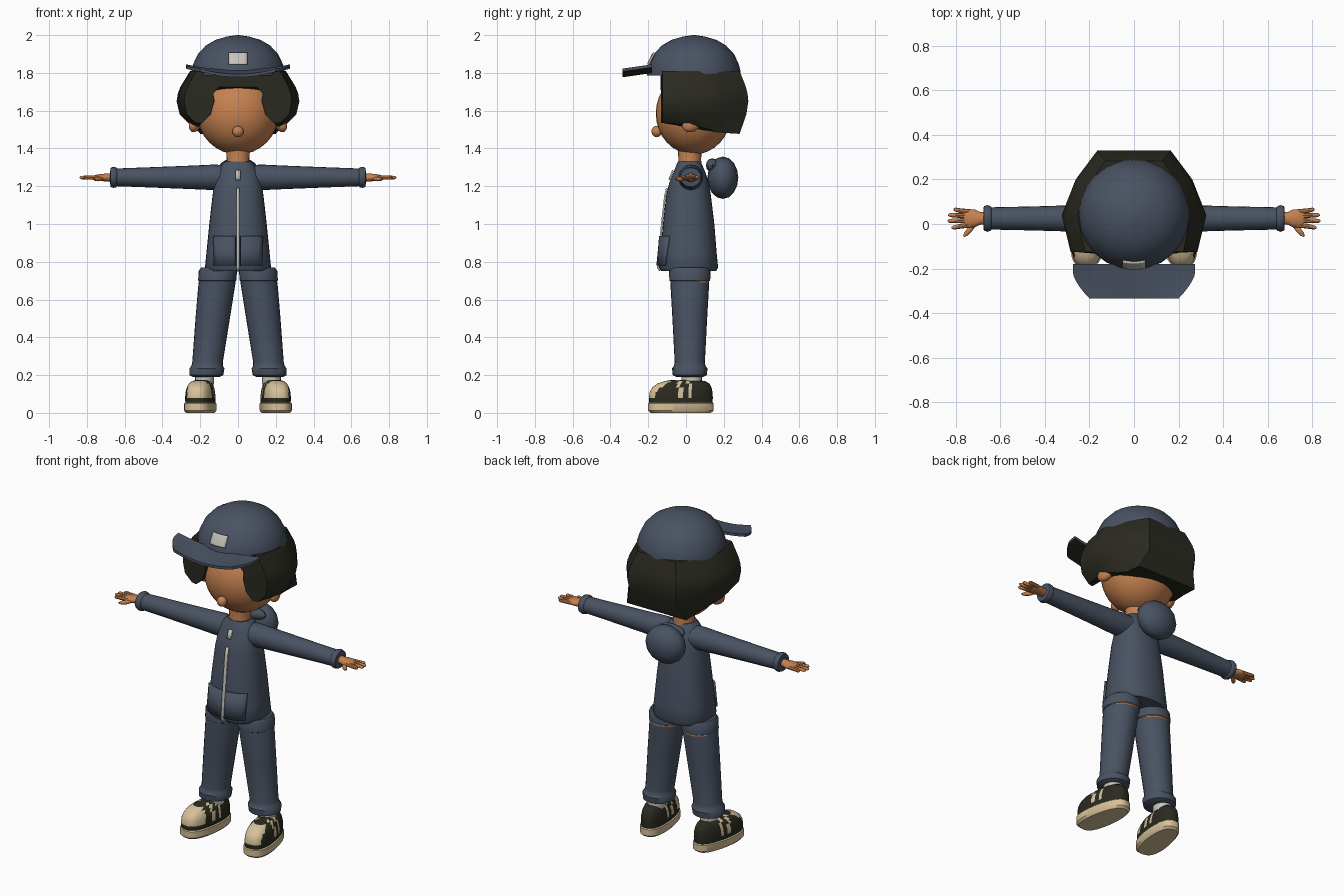
import bpy, bmesh, math
from mathutils import Vector, Matrix

if "Cube" in bpy.data.objects:
    bpy.data.objects.remove(bpy.data.objects["Cube"])


def material(name, rgb):
    m = bpy.data.materials.new(name)
    m.diffuse_color = (*rgb, 1)
    m.use_nodes = True
    m.node_tree.nodes["Principled BSDF"].inputs["Base Color"].default_value = m.diffuse_color
    return m


NAVY = material("slate blue cloth", (0.066, 0.085, 0.122))
DARK = material("dark olive black", (0.023, 0.023, 0.015))
SKIN = material("warm skin", (0.56, 0.22, 0.08))
CREAM = material("cream rubber", (0.68, 0.53, 0.32))
PALE = material("pale grey", (0.56, 0.54, 0.49))


def make(name, bm, mats, mirror=False, rule=None, solid=0):
    bmesh.ops.recalc_face_normals(bm, faces=bm.faces)
    for f in bm.faces:
        f.smooth = True
        if rule:
            f.material_index = rule(f.calc_center_median(), f.normal)
    me = bpy.data.meshes.new(name)
    bm.to_mesh(me)
    bm.free()
    ob = bpy.data.objects.new(name, me)
    bpy.context.collection.objects.link(ob)
    for m in mats:
        me.materials.append(m)
    if solid:
        mod = ob.modifiers.new("thickness", 'SOLIDIFY')
        mod.thickness, mod.offset = solid, 0
    if mirror:
        mod = ob.modifiers.new("mirror", 'MIRROR')
        mod.use_mirror_merge = False
    return ob


def loft(name, rings, mats, **kw):
    """Skin a closed body through rings of equal point count."""
    bm = bmesh.new()
    vs = [[bm.verts.new(p) for p in r] for r in rings]
    n = len(rings[0])
    for a, b in zip(vs, vs[1:]):
        for i in range(n):
            j = (i + 1) % n
            bm.faces.new((a[i], a[j], b[j], b[i]))
    bm.faces.new(vs[0])
    bm.faces.new(vs[-1])
    return make(name, bm, mats, **kw)


def oval(c, rx, ry, n=20, axis='z', e=2.0):
    """Superellipse ring: across z it spans x,y; across x it spans y,z."""
    out = []
    for i in range(n):
        t = math.tau * i / n
        u = rx * math.copysign(abs(math.cos(t)) ** (2 / e), math.cos(t))
        v = ry * math.copysign(abs(math.sin(t)) ** (2 / e), math.sin(t))
        out.append(Vector(c) + (Vector((u, v, 0)) if axis == 'z' else Vector((0, u, v))))
    return out


def ball(name, c, r, mat, rot=(0, 0, 0), seg=24, **kw):
    bm = bmesh.new()
    bmesh.ops.create_uvsphere(bm, u_segments=seg, v_segments=seg // 2, radius=1)
    M = Matrix.Translation(c)
    for a, ax in zip(rot, 'XYZ'):
        M = M @ Matrix.Rotation(a, 4, ax)
    bm.transform(M @ Matrix.Diagonal((*r, 1)))
    return make(name, bm, [mat], **kw)


def patch(name, us, vs, fn, mats, **kw):
    """Grid sheet with points fn(u, v)."""
    bm = bmesh.new()
    g = [[bm.verts.new(fn(u, v)) for u in us] for v in vs]
    for a, b in zip(g, g[1:]):
        for i in range(len(us) - 1):
            bm.faces.new((a[i], a[i + 1], b[i + 1], b[i]))
    return make(name, bm, mats, **kw)


def span(a, b, n):
    return [a + (b - a) * i / n for i in range(n + 1)]


def lerp_table(tab, z):
    for p, q in zip(tab, tab[1:]):
        if z <= q[0]:
            t = max(0, (z - p[0]) / (q[0] - p[0]))
            return [a + (b - a) * t for a, b in zip(p, q)]
    return tab[-1]


# --- head, nose, ears, neck
ball("head", (0, 0.04, 1.585), (0.215, 0.2, 0.217), SKIN, seg=32)
ball("nose", (0, -0.155, 1.49), (0.03, 0.028, 0.03), SKIN, seg=16)
ball("ear", (0.228, 0.03, 1.53), (0.03, 0.055, 0.042), SKIN, rot=(0.5, 0, 0.3), seg=16, mirror=True)
loft("neck", [oval((0, 0.02, z), r, r) for z, r in ((1.28, 0.068), (1.34, 0.06), (1.42, 0.065))], [SKIN])

# --- hair: angular bowl, open around the face
outline = [(0.285, -0.125), (0.325, 0.04), (0.262, 0.2), (0.165, 0.33)]
levels = [  # height, size, inner edge of the face opening, inner depth
    (1.81, 0.78, 0.09, -0.135), (1.725, 0.94, 0.1, -0.135), (1.69, 0.98, 0.13, -0.02),
    (1.65, 1.0, 0.125, -0.02), (1.58, 0.95, 0.145, -0.02), (1.535, 0.78, 0.19, -0.02)]
rings = []
for k, (z, s, xi, yi) in enumerate(levels):
    half = [(xi, yi), (xi, -0.132)]
    for x, y in outline:
        yy = y if y < 0 else 0.03 + (y - 0.03) * (s + (1 - s) * 0.3)
        half.append((max(x * s, xi + 0.01), yy))
    ring = []
    for x, y in half + [(-x, y) for x, y in reversed(half)]:
        drop = (k == 5) * 0.058 * min(1, max(0, y / 0.2))
        ring.append((x, y, z - drop))
    rings.append(ring)
loft("hair", rings, [DARK])

# --- cap crown, peak and badge
crown = [(1.785, 0.248), (1.81, 0.247), (1.85, 0.236), (1.9, 0.212),
         (1.945, 0.17), (1.975, 0.118), (1.992, 0.06), (2.0, 0.008)]
loft("cap_crown", [oval((0, 0.042, z), r, r, 24) for z, r in crown], [NAVY])


def peak(u, v, dz=0):
    w = 0.275 - 0.075 * max(0, (v - 0.25) / 0.75) ** 1.5
    x = u * w
    return (x, -0.18 - 0.155 * v, 1.808 - 0.022 * v + 0.03 * u * u + dz)


def peak_ring(v):
    us = span(-1, 1, 12)
    return [peak(u, v, 0.007) for u in us] + [peak(u, v, -0.009) for u in reversed(us)]


loft("cap_peak", [peak_ring(v) for v in span(0, 1, 6)], [NAVY, DARK],
     rule=lambda c, n: int(n.z < -0.3))


def badge_point(x, z):
    r = lerp_table(crown, z)[1] + 0.006
    return (x, 0.042 - math.sqrt(r * r - x * x), z)


patch("cap_badge", span(-0.05, 0.05, 6), [1.845, 1.85, 1.875, 1.9, 1.905], badge_point, [PALE], solid=0.009)

# --- jacket body: height, half width, front y, back y
torso = [(0.75, 0.165, -0.13, 0.16), (0.77, 0.175, -0.143, 0.17), (0.85, 0.167, -0.135, 0.162),
         (1.0, 0.152, -0.122, 0.15), (1.15, 0.135, -0.105, 0.132), (1.22, 0.125, -0.088, 0.12),
         (1.28, 0.108, -0.064, 0.1), (1.315, 0.085, -0.05, 0.085), (1.33, 0.068, -0.043, 0.075)]
loft("jacket_body", [oval((0, (f + b) / 2, z), w, (b - f) / 2, 32, e=2.3) for z, w, f, b in torso], [NAVY])


def on_chest(gap):
    def fn(x, z):
        _, w, f, b = lerp_table(torso, z)
        ry = (b - f) / 2
        return (x, (f + b) / 2 - ry * (1 - (abs(x) / w) ** 2.3) ** (1 / 2.3) - gap, z)
    return fn


patch("zip", [-0.009, 0.009], [0.752, 0.77, 0.85, 1.0, 1.15, 1.19], on_chest(0.006), [PALE], solid=0.009)
patch("zip_pull", [-0.012, 0.012], [1.235, 1.26, 1.285], on_chest(0.007), [PALE], solid=0.009)
patch("pocket", span(0.012, 0.125, 6), [0.78, 0.85, 0.935], on_chest(0.005), [NAVY], solid=0.02, mirror=True)

# --- hood hanging on the back
ball("hood", (0, 0.195, 1.245), (0.125, 0.082, 0.112), NAVY, seg=16)
ball("hood_fold", (0, 0.14, 1.31), (0.09, 0.035, 0.038), NAVY, seg=12)

# --- sleeves with cuffs
sleeve = [(0.05, 0.065, 0.062), (0.12, 0.066, 0.068), (0.25, 0.06, 0.062), (0.45, 0.054, 0.054), (0.64, 0.05, 0.047),
          (0.645, 0.056, 0.053), (0.66, 0.06, 0.056), (0.675, 0.054, 0.05), (0.677, 0.035, 0.03)]
loft("sleeve", [oval((x, 0.025, 1.247), ry, rz, 20, 'x') for x, ry, rz in sleeve], [NAVY], mirror=True)

# --- hands: palm, four fingers, thumb
palm = [(0.66, 0.028, 0.025), (0.69, 0.028, 0.022), (0.715, 0.04, 0.02), (0.745, 0.042, 0.017), (0.765, 0.036, 0.01)]
loft("palm", [oval((x, 0.025, 1.246), ry, rz, 14, 'x') for x, ry, rz in palm], [SKIN], mirror=True)
for i, (y0, y1, tip) in enumerate([(-0.004, -0.016, 0.82), (0.016, 0.014, 0.838),
                                   (0.036, 0.04, 0.835), (0.054, 0.065, 0.812)]):
    pts = [(0.735, y0, 0.012), (0.78, (y0 + y1) / 2, 0.011), (tip - 0.008, y1, 0.009), (tip, y1, 0.003)]
    loft(f"finger_{i + 1}", [oval((x, y, 1.246), r, r, 8, 'x') for x, y, r in pts], [SKIN], mirror=True)
ball("thumb", (0.74, -0.028, 1.238), (0.042, 0.013, 0.012), SKIN, rot=(0, 0, -0.85), seg=10, mirror=True)

# --- trouser legs, a narrow skin gap at the back below the hip band
legs = [(0.19, 0.168, 0.07, 0.07), (0.2, 0.168, 0.09, 0.09), (0.235, 0.165, 0.093, 0.094),
        (0.25, 0.163, 0.083, 0.083), (0.27, 0.161, 0.081, 0.08), (0.5, 0.134, 0.091, 0.092),
        (0.69, 0.111, 0.098, 0.103), (0.697, 0.11, 0.097, 0.103), (0.7, 0.11, 0.101, 0.108),
        (0.75, 0.107, 0.102, 0.11), (0.77, 0.105, 0.09, 0.1)]
loft("trouser_leg", [oval((x, 0.02, z), rx, ry, 24) for z, x, rx, ry in legs], [NAVY, SKIN], mirror=True,
     rule=lambda c, n: int(0.69 < c.z < 0.699 and c.y > 0.06))
loft("sock", [oval((0.178, 0.03, z), 0.05, 0.055, 16) for z in (0.15, 0.2)], [PALE], mirror=True)

# --- shoes: cream sole, dark upper, cream toe cap and side stripes
turn = Matrix.Translation((0.197, -0.027, 0)) @ Matrix.Rotation(math.radians(9), 4, 'Z')
back = turn.inverted()


def shoe_ring(z, w, toe, heel):
    ring = oval((0, (toe + heel) / 2, z), w, (heel - toe) / 2, 72, e=2.7)
    for p in ring:
        p.x *= 1 - 0.16 * max(0, p.y / 0.17)
    return [turn @ p for p in ring]


sole = [(0, 0.07, -0.16, 0.16), (0.012, 0.08, -0.174, 0.174), (0.05, 0.08, -0.174, 0.174), (0.055, 0.074, -0.168, 0.168)]
upper = [(0.05, 0.074, -0.168, 0.168), (0.08, 0.075, -0.17, 0.17), (0.11, 0.073, -0.166, 0.168),
         (0.135, 0.067, -0.152, 0.163), (0.155, 0.058, -0.125, 0.152), (0.168, 0.045, -0.085, 0.13),
         (0.174, 0.025, -0.05, 0.09)]


def shoe_colour(c, n):
    p = back @ c
    toe = p.y < -0.07 and c.z > 0.09 and p.x < 0.05
    stripe = abs(p.x) > 0.03 and c.z > 0.09 and (-0.03 < p.y < -0.008 or 0.022 < p.y < 0.044)
    return int(toe or stripe)


loft("shoe_sole", [shoe_ring(*r) for r in sole], [CREAM], mirror=True)
loft("shoe_upper", [shoe_ring(*r) for r in upper], [DARK, CREAM], mirror=True, rule=shoe_colour)

# --- smooth shading with crisp edges
for ob in bpy.context.scene.objects:
    ob.select_set(True)
    bpy.context.view_layer.objects.active = ob
bpy.ops.object.shade_smooth_by_angle(angle=math.radians(40))
